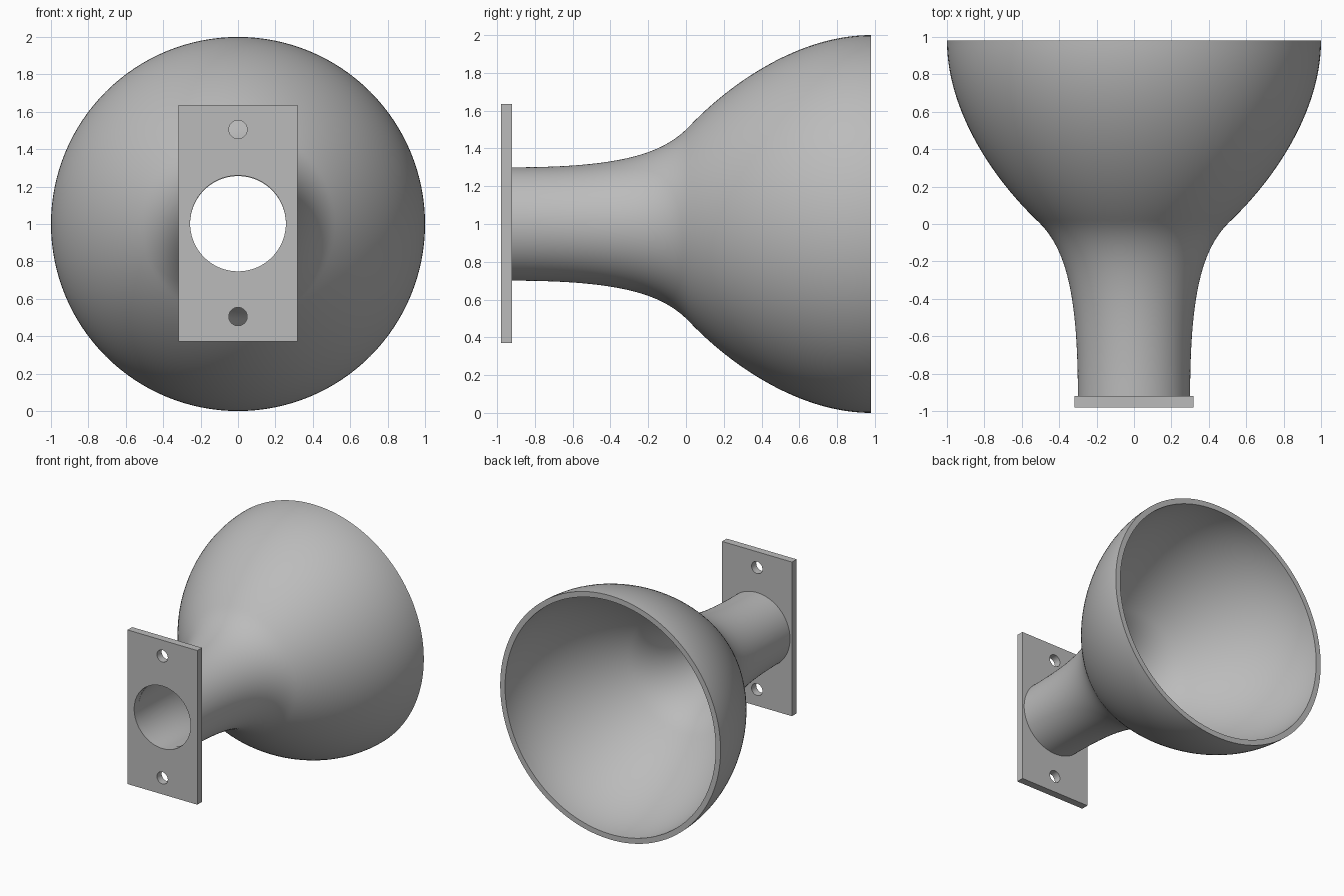
import bpy, bmesh
from math import sin, cos, pi, radians
from mathutils import Vector
from mathutils.geometry import interpolate_bezier

cube = bpy.data.objects.get("Cube")
if cube:
    bpy.data.objects.remove(cube, do_unlink=True)

gray = bpy.data.materials.new("light_gray")
gray.use_nodes = True
gray.diffuse_color = (0.5, 0.5, 0.5, 1)
gray.node_tree.nodes["Principled BSDF"].inputs["Base Color"].default_value = (0.5, 0.5, 0.5, 1)

WALL = 0.044
SEGMENTS = 128


def select_only(obj):
    bpy.ops.object.select_all(action='DESELECT')
    obj.select_set(True)
    bpy.context.view_layer.objects.active = obj


def finish(obj):
    select_only(obj)
    bpy.ops.object.shade_smooth_by_angle(angle=radians(35))


# Outer profile as (y, radius): straight neck flaring into a round bowl
neck = [Vector(p) for p in ((-0.92, 0.30), (-0.35, 0.30), (-0.12, 0.37), (0.02, 0.52))]
bowl = [Vector(p) for p in ((0.02, 0.52), (0.26, 0.77), (0.62, 1.0), (0.98, 1.0))]
outer = interpolate_bezier(*neck, 28) + interpolate_bezier(*bowl, 32)[1:]

# Inner profile: the outer one moved inward by the wall thickness
inner = []
for i, p in enumerate(outer):
    t = (outer[min(i + 1, len(outer) - 1)] - outer[max(i - 1, 0)]).normalized()
    if i in (0, len(outer) - 1):
        t = Vector((1, 0))
    inner.append(p + Vector((t.y, -t.x)) * WALL)

# Funnel: closed wall section spun around the y axis
bm = bmesh.new()
rings = []
for y, r in outer + inner[::-1]:
    rings.append([bm.verts.new((r * cos(2 * pi * k / SEGMENTS), y, 1 + r * sin(2 * pi * k / SEGMENTS)))
                  for k in range(SEGMENTS)])
for a, b in zip(rings, rings[1:] + rings[:1]):
    for k in range(SEGMENTS):
        n = (k + 1) % SEGMENTS
        bm.faces.new((a[k], a[n], b[n], b[k]))
bmesh.ops.recalc_face_normals(bm, faces=bm.faces)
mesh = bpy.data.meshes.new("funnel")
bm.to_mesh(mesh)
bm.free()
mesh.materials.append(gray)
funnel = bpy.data.objects.new("funnel", mesh)
bpy.context.collection.objects.link(funnel)
finish(funnel)

# Mounting plate: extruded outline with a bore and two screw holes
outline = bpy.data.curves.new("mounting_plate", 'CURVE')
outline.dimensions = '2D'
outline.fill_mode = 'BOTH'
outline.extrude = 0.03


def add_loop(points):
    spline = outline.splines.new('POLY')
    spline.points.add(len(points) - 1)
    for point, (x, y) in zip(spline.points, points):
        point.co = (x, y, 0, 1)
    spline.use_cyclic_u = True


def circle(radius, height, count):
    return [(radius * cos(2 * pi * k / count), height + radius * sin(2 * pi * k / count))
            for k in range(count)]


add_loop([(-0.317, -0.632), (0.317, -0.632), (0.317, 0.632), (-0.317, 0.632)])
add_loop(circle(0.256, 0, SEGMENTS))
for height in (-0.498, 0.502):
    add_loop(circle(0.049, height, 48))
outline.materials.append(gray)

plate = bpy.data.objects.new("mounting_plate", outline)
bpy.context.collection.objects.link(plate)
plate.rotation_euler.x = radians(90)
plate.location = (0, -0.95, 1.003)
select_only(plate)
bpy.ops.object.convert(target='MESH')
finish(plate)
